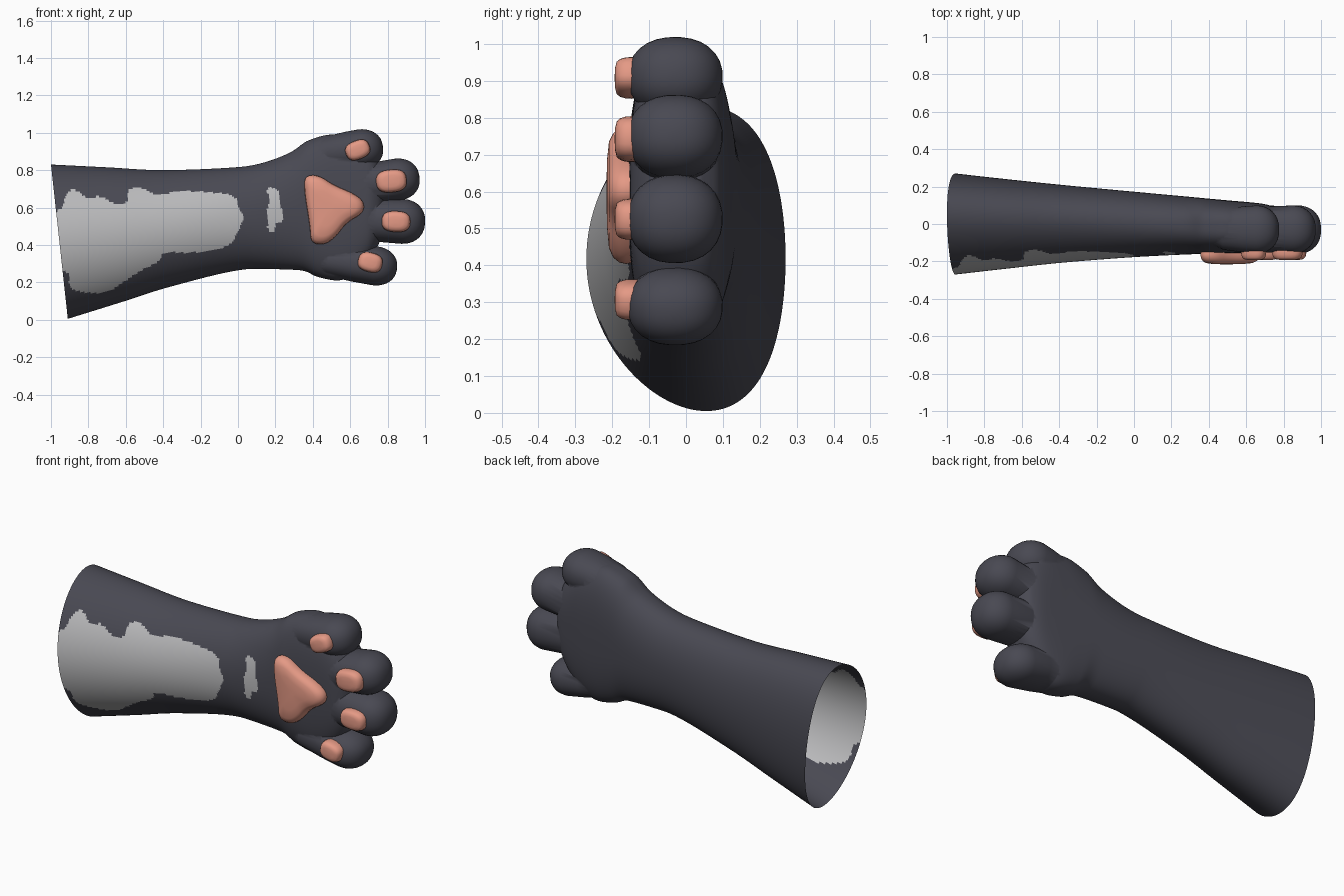
import bpy, bmesh, math
from mathutils import Vector

if "Cube" in bpy.data.objects:
    bpy.data.objects.remove(bpy.data.objects["Cube"])


def material(name, rgb):
    m = bpy.data.materials.new(name)
    m.diffuse_color = (*rgb, 1)
    m.use_nodes = True
    m.node_tree.nodes["Principled BSDF"].inputs["Base Color"].default_value = m.diffuse_color
    return m


FUR = material("dark fur", (0.066, 0.066, 0.085))
PALE = material("pale grey", (0.49, 0.49, 0.50))
PINK = material("pink pad", (0.78, 0.32, 0.235))


def loft(name, rings, mats, cap_start=False, cap_end=True):
    """Skin a list of closed rings into a smooth-shaded shell."""
    n = len(rings[0])
    verts = [p for r in rings for p in r]
    faces = [(i * n + j, i * n + (j + 1) % n, (i + 1) * n + (j + 1) % n, (i + 1) * n + j)
             for i in range(len(rings) - 1) for j in range(n)]
    if cap_start:
        faces.append(tuple(range(n))[::-1])
    if cap_end:
        faces.append(tuple((len(rings) - 1) * n + j for j in range(n)))
    me = bpy.data.meshes.new(name)
    me.from_pydata(verts, [], faces)
    for m in mats:
        me.materials.append(m)
    bm = bmesh.new()
    bm.from_mesh(me)
    bmesh.ops.recalc_face_normals(bm, faces=bm.faces)
    bm.to_mesh(me)
    bm.free()
    me.shade_smooth()
    ob = bpy.data.objects.new(name, me)
    bpy.context.collection.objects.link(ob)
    return ob


def power(v, e):
    return math.copysign(abs(v) ** e, v)


def cut_corners(pts, rounds):
    for _ in range(rounds):
        pts = [(u[0] * (1 - t) + v[0] * t, u[1] * (1 - t) + v[1] * t)
               for u, v in zip(pts, pts[1:] + pts[:1]) for t in (0.25, 0.75)]
    return pts


def inside(x, z, poly):
    hit = False
    for (x1, z1), (x2, z2) in zip(poly, poly[1:] + poly[:1]):
        if (z1 > z) != (z2 > z) and x < x1 + (z - z1) * (x2 - x1) / (z2 - z1):
            hit = not hit
    return hit


def hermite(a, b, c, d, t):
    """Smooth interpolation from b to c, with limited slopes."""
    def slope(p, q):
        return 0 if p * q <= 0 else 2 * p * q / (p + q)
    m1, m2 = slope(b - a, c - b), slope(c - b, d - c)
    return ((2*t**3 - 3*t**2 + 1) * b + (t**3 - 2*t**2 + t) * m1
            + (3*t**2 - 2*t**3) * c + (t**3 - t**2) * m2)


# Arm and palm stations: top x, top z, bottom x, bottom z, front y, back y, roundness, bow
stations = [
    (-1.00, 0.83, -0.91, 0.005, -0.27, 0.27, 1.0, 0.055),
    (-0.70, 0.815, -0.63, 0.092, -0.237, 0.238, 1.0, 0.042),
    (-0.40, 0.80, -0.35, 0.18, -0.206, 0.208, 1.0, 0.03),
    (0.02, 0.818, 0.08, 0.272, -0.174, 0.168, 0.95, 0.012),
    (0.27, 0.89, 0.33, 0.265, -0.162, 0.145, 0.85, 0.003),
    (0.38, 0.96, 0.43, 0.228, -0.158, 0.135, 0.75, 0),
    (0.50, 0.99, 0.53, 0.21, -0.156, 0.125, 0.70, 0),
    (0.62, 0.97, 0.62, 0.24, -0.154, 0.116, 0.70, 0),
    (0.70, 0.91, 0.69, 0.31, -0.15, 0.107, 0.70, 0),
    (0.76, 0.83, 0.75, 0.40, -0.12, 0.085, 0.75, 0),
    (0.79, 0.74, 0.78, 0.48, -0.07, 0.04, 0.80, 0),
]
steps = [36, 36, 48, 28, 8, 6, 6, 5, 5, 4]
N = 160
rings = []
for i, count in enumerate(steps):
    a, b = stations[max(i - 1, 0)], stations[i]
    c, d = stations[i + 1], stations[min(i + 2, len(stations) - 1)]
    if i == 0:
        a = [2 * p - q for p, q in zip(b, c)]
    for k in range(count + (i == len(steps) - 1)):
        tx, tz, bx, bz, yf, yb, e, bow = [hermite(*v, k / count) for v in zip(a, b, c, d)]
        ring = []
        for j in range(N):
            t = math.tau * j / N
            w, h = power(math.cos(t), e), power(math.sin(t), e)
            ring.append(((tx + bx) / 2 + h * (tx - bx) / 2,
                         (yf + yb) / 2 + w * (yb - yf) / 2 + bow * h * h,
                         (tz + bz) / 2 + h * (tz - bz) / 2))
        rings.append(ring)
arm = loft("arm_and_paw", rings, [FUR, PALE], cap_start=True)

# Toes: root x z, tip x z, half width
toes = [((0.40, 0.880), (0.775, 0.925), 0.108),
        ((0.48, 0.70), (0.97, 0.765), 0.113),
        ((0.48, 0.545), (1.00, 0.52), 0.120),
        ((0.40, 0.335), (0.85, 0.272), 0.105)]
for i, (root, tip, r) in enumerate(toes):
    p, q = Vector((root[0], -0.028, root[1])), Vector((tip[0], -0.030, tip[1]))
    axis = (q - p).normalized()
    side = Vector((-axis.z, 0, axis.x))
    length = (q - p).length
    # straight root, then rounded tip
    prof = [(0, 0.6), (0.08, 0.85), (length * 0.5, 0.96)]
    for k in range(10):
        t = math.pi / 2 * k / 9.3
        prof.append((length - 0.12 * (1 - math.sin(t)), max(math.cos(t), 0.03) ** 0.85))
    toe_rings = []
    for s, f in prof:
        toe_rings.append([p + axis * s + side * (r * f * power(math.cos(a), 0.9))
                          + Vector((0, 0.129 * f * power(math.sin(a), 0.9), 0))
                          for a in [math.tau * (j + 0.37) / 28 for j in range(28)]])
    toe = loft(f"toe_{i + 1}", toe_rings, [FUR], cap_start=True)
    # Merge the toe into the paw
    mod = arm.modifiers.new("join", "BOOLEAN")
    mod.operation, mod.solver, mod.object = "UNION", "EXACT", toe
    joined = bpy.data.meshes.new_from_object(
        arm.evaluated_get(bpy.context.evaluated_depsgraph_get()))
    arm.modifiers.clear()
    arm.data = joined
    bpy.data.objects.remove(toe)

# Open the sleeve end
bm = bmesh.new()
bm.from_mesh(arm.data)
bmesh.ops.delete(bm, geom=[f for f in bm.faces if f.normal.x < -0.9 and f.calc_center_median().x < -0.85],
                 context="FACES")
bm.to_mesh(arm.data)
bm.free()

# Pale patches as seen from the front
patch = [(-1.1, .57), (-.97, .58), (-.935, .595), (-.925, .67), (-.87, .705), (-.81, .645),
         (-.73, .665), (-.67, .62), (-.585, .62), (-.595, .69), (-.54, .715), (-.42, .66),
         (-.33, .69), (-.10, .68), (-.01, .66), (0, .60), (.035, .55), (0, .47),
         (-.04, .40), (-.10, .38), (-.25, .355), (-.40, .365), (-.42, .31), (-.50, .275),
         (-.60, .21), (-.70, .14), (-.83, .145), (-.905, .17), (-.90, .27), (-1.1, .29)]
spot = [(.15, .705), (.215, .705), (.225, .62), (.245, .56), (.24, .525), (.2, .525),
        (.195, .465), (.155, .475), (.165, .54), (.148, .58), (.172, .63)]
patch, spot = cut_corners(patch, 1), cut_corners(spot, 1)
for f in arm.data.polygons:
    c = f.center
    f.material_index = int(c.y < 0 and c.x < 0.3
                           and (inside(c.x, c.z, patch) or inside(c.x, c.z, spot)))
    f.use_smooth = True
bpy.context.view_layer.objects.active = arm
arm.select_set(True)
bpy.ops.object.shade_smooth_by_angle(angle=math.radians(50))
arm.select_set(False)


def pad(name, outline, centre, y_base, y_top):
    """Domed cushion pushed out towards the front."""
    cx, cz = centre
    shells = []
    for f, h in [(0.98, 0), (1, 0.3), (0.98, 0.55), (0.91, 0.78), (0.78, 0.93), (0.5, 1), (0.15, 1.02)]:
        y = y_base + (y_top - y_base) * h
        shells.append([(cx + (x - cx) * f, y, cz + (z - cz) * f) for x, z in outline])
    loft(name, shells, [PINK])


# Main palm pad
outline = [(.355, .68), (.355, .77), (.43, .775), (.51, .72), (.62, .675), (.675, .63),
           (.67, .57), (.58, .52), (.52, .44), (.46, .40), (.39, .41), (.385, .50)]
pad("palm_pad", cut_corners(outline, 2), (0.49, 0.60), -0.14, -0.214)

# Toe pads: centre, half sizes, tilt
for i, (cx, cz, a, b, deg) in enumerate([(.64, .908, .067, .050, 22), (.82, .742, .082, .061, 6),
                                         (.845, .525, .077, .056, -2), (.707, .307, .066, .052, -14)]):
    c, s = math.cos(math.radians(deg)), math.sin(math.radians(deg))
    pts = []
    for j in range(24):
        t = math.tau * j / 24
        u, v = a * power(math.cos(t), 0.75), b * power(math.sin(t), 0.75)
        pts.append((cx + u * c - v * s, cz + u * s + v * c))
    pad(f"toe_pad_{i + 1}", pts, (cx, cz), -0.13, -0.192)
